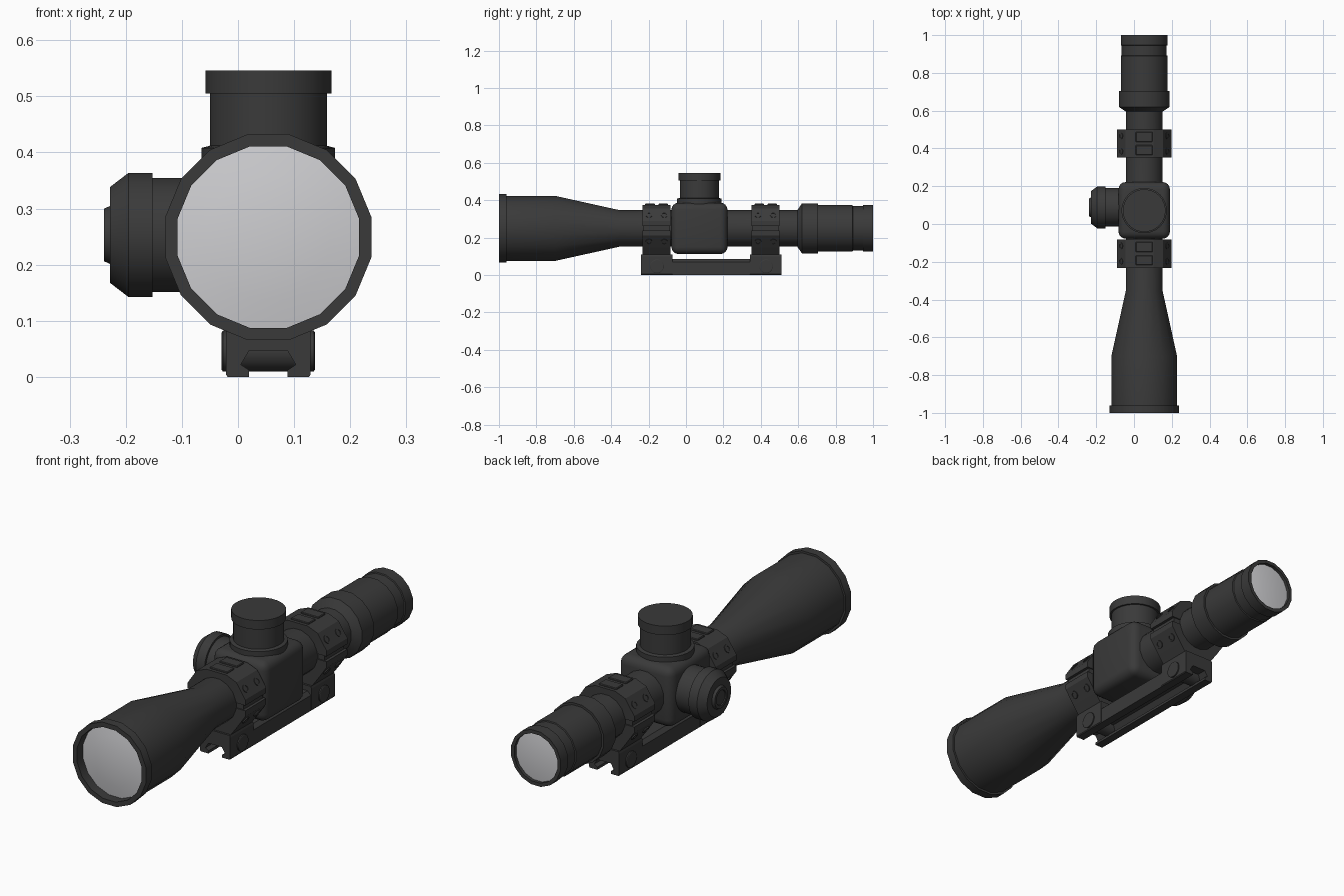
import bpy, bmesh, math
from mathutils import Matrix, Vector

if "Cube" in bpy.data.objects:
    bpy.data.objects.remove(bpy.data.objects["Cube"])

CX, CZ = 0.054, 0.249          # optical axis


def material(name, rgb):
    m = bpy.data.materials.new(name)
    m.diffuse_color = (*rgb, 1)
    m.use_nodes = True
    m.node_tree.nodes["Principled BSDF"].inputs["Base Color"].default_value = m.diffuse_color
    return m


BLACK = material("matte_black", (0.042, 0.042, 0.042))
GLASS = material("pale_glass", (0.62, 0.62, 0.64))


def finish(name, bm, mat, angle=25, smooth=True):
    bmesh.ops.recalc_face_normals(bm, faces=bm.faces)
    me = bpy.data.meshes.new(name)
    bm.to_mesh(me)
    bm.free()
    me.materials.append(mat)
    ob = bpy.data.objects.new(name, me)
    bpy.context.collection.objects.link(ob)
    if smooth:
        bpy.ops.object.select_all(action='DESELECT')
        ob.select_set(True)
        bpy.context.view_layer.objects.active = ob
        bpy.ops.object.shade_smooth_by_angle(angle=math.radians(angle))
    return ob


def lathe(name, profile, origin, axis, mat=BLACK, n=16, flats=False, angle=25):
    """Revolve (radius, distance) points about an axis through origin."""
    bm = bmesh.new()
    rot = Vector((0, 0, 1)).rotation_difference(Vector(axis)).to_matrix()
    k = 1 / math.cos(math.pi / n) if flats else 1
    rings = []
    for r, d in profile:
        count = n if r > 0 else 1
        ring = []
        for i in range(count):
            a = 2 * math.pi * (i + 0.5) / n
            p = Vector((r * k * math.cos(a), r * k * math.sin(a), d))
            ring.append(bm.verts.new(rot @ p + Vector(origin)))
        rings.append(ring)
    for a, b in zip(rings, rings[1:]):
        for i in range(n):
            j = (i + 1) % n
            if len(a) == 1:
                bm.faces.new((a[0], b[i], b[j]))
            elif len(b) == 1:
                bm.faces.new((a[i], a[j], b[0]))
            else:
                bm.faces.new((a[i], a[j], b[j], b[i]))
    return finish(name, bm, mat, angle)


def extrude_y(name, pts, y0, y1):
    """Extrude a closed (x, z) outline along y."""
    bm = bmesh.new()
    f = bm.faces.new([bm.verts.new((CX + x, y0, z)) for x, z in pts])
    ext = bmesh.ops.extrude_face_region(bm, geom=[f])
    vs = [v for v in ext["geom"] if isinstance(v, bmesh.types.BMVert)]
    bmesh.ops.translate(bm, verts=vs, vec=(0, y1 - y0, 0))
    return finish(name, bm, BLACK, smooth=False)


def mirrored(half):
    return half + [(-x, z) for x, z in reversed(half)]


def box(name, lo, hi, bevel=0, seg=1):
    bm = bmesh.new()
    size = [h - l for l, h in zip(lo, hi)]
    mid = [(h + l) / 2 for l, h in zip(lo, hi)]
    bmesh.ops.create_cube(bm, size=1, matrix=Matrix.Translation(mid) @ Matrix.Diagonal((*size, 1)))
    if bevel:
        bmesh.ops.bevel(bm, geom=bm.edges[:], offset=bevel, segments=seg,
                        profile=0.5, affect='EDGES')
    return finish(name, bm, BLACK, angle=35)


# Scope tube: objective bell, main tube and eyepiece in one revolved shape
lathe("scope_tube", [
    (0, -0.955), (0.162, -0.955), (0.162, -1), (0.1835, -1), (0.1835, -0.96),
    (0.174, -0.96), (0.174, -0.70), (0.0975, -0.355), (0.0975, 0.595),
    (0.134, 0.62), (0.134, 0.705), (0.124, 0.705), (0.124, 0.89),
    (0.119, 0.892), (0.119, 0.945), (0.124, 0.947), (0.124, 1),
    (0.108, 1), (0.108, 0.98), (0, 0.98)],
    (CX, 0, CZ), (0, 1, 0), flats=True)

# Lenses, gently domed
lathe("front_lens", [(0.162, 0.957), (0.11, 0.966), (0.055, 0.971), (0, 0.973)],
      (CX, 0, CZ), (0, -1, 0), GLASS, flats=True)
lathe("rear_lens", [(0.108, 0.985), (0.07, 0.990), (0, 0.993)],
      (CX, 0, CZ), (0, 1, 0), GLASS, flats=True)

# Turret housing with rounded edges
box("turret_housing", (CX - 0.136, -0.078, 0.112), (CX + 0.136, 0.222, 0.386), 0.038, 4)

# Elevation turret on top
lathe("top_turret", [(0, 0.36), (0.12, 0.36), (0.12, 0.408), (0.105, 0.412),
                     (0.105, 0.505), (0.113, 0.505), (0.113, 0.546), (0, 0.546)],
      (CX, 0.071, 0), (0, 0, 1), n=28)

# Side focus knob on the left
lathe("side_knob", [(0, 0.04), (0.102, 0.04), (0.102, 0.152), (0.1115, 0.152),
                    (0.1115, 0.195), (0.086, 0.228), (0.052, 0.228),
                    (0.047, 0.239), (0.034, 0.239), (0.032, 0.235), (0, 0.235)],
      (0, 0.088, 0.253), (-1, 0, 0), n=28)

# Mount base: dovetail channel running the full length
slot = [(0.034, 0), (0.034, 0.012), (0.049, 0.022), (0.034, 0.047)]
outer = [(-0.0725, 0.07), (-0.0725, 0)]
rail = [(0.055, 0.086), (0.0725, 0.07), (0.0725, 0)] + slot + \
       [(-x, z) for x, z in reversed(slot)] + list(reversed(outer)) + [(-0.055, 0.086)]
extrude_y("mount_rail", rail, -0.24, 0.505)

# Ring outlines: clamp cap above, saddle below, both faceted
cap = mirrored([(0.05, 0.375), (0.1, 0.355), (0.145, 0.288), (0.145, 0.262)])
saddle = mirrored([(0.145, 0.238), (0.145, 0.212), (0.1, 0.147), (0.0725, 0.11), (0.0725, 0.07)])
foot = mirrored([(0.0725, 0.11), (0.0755, 0.10), (0.0755, 0.004), (0.0725, 0.0),
                 (0.034, 0.0), (0.034, 0.012), (0.049, 0.022), (0.034, 0.047)])

for label, y in (("front", -0.157), ("rear", 0.426)):
    extrude_y(label + "_ring_cap", cap, y - 0.075, y + 0.075)
    extrude_y(label + "_ring_saddle", saddle, y - 0.075, y + 0.075)
    extrude_y(label + "_ring_foot", foot, y - 0.084, y + 0.084)
    # recessed spacer in the split between cap and saddle
    box(label + "_ring_spacer", (CX - 0.132, y - 0.07, 0.23), (CX + 0.132, y + 0.07, 0.27))
    # raised pads on top of the cap
    for s in (-1, 1):
        box(label + "_cap_pad", (CX - 0.045, y + s * 0.035 - 0.026, 0.37),
            (CX + 0.045, y + s * 0.035 + 0.026, 0.381), 0.003)
    for sx in (-1, 1):
        # clamp bolt on the foot
        lathe(label + "_clamp_bolt", [(0, 0), (0.037, 0), (0.037, 0.081), (0.034, 0.083), (0, 0.083)],
              (CX, y + 0.002, 0.046), (sx, 0, 0), n=16)
        # socket screws on the sloped facets
        for sz in (-1, 1):
            axis = Vector((sx * 0.83, 0, sz * 0.557))
            for sy in (-1, 1):
                at = Vector((CX + sx * 0.122, y + sy * 0.041, CZ + sz * 0.0715))
                lathe(label + "_ring_screw",
                      [(0, -0.01), (0.018, -0.01), (0.018, 0.004), (0.011, 0.004),
                       (0.011, 0.001), (0, 0.001)], at, axis, n=12, angle=35)
